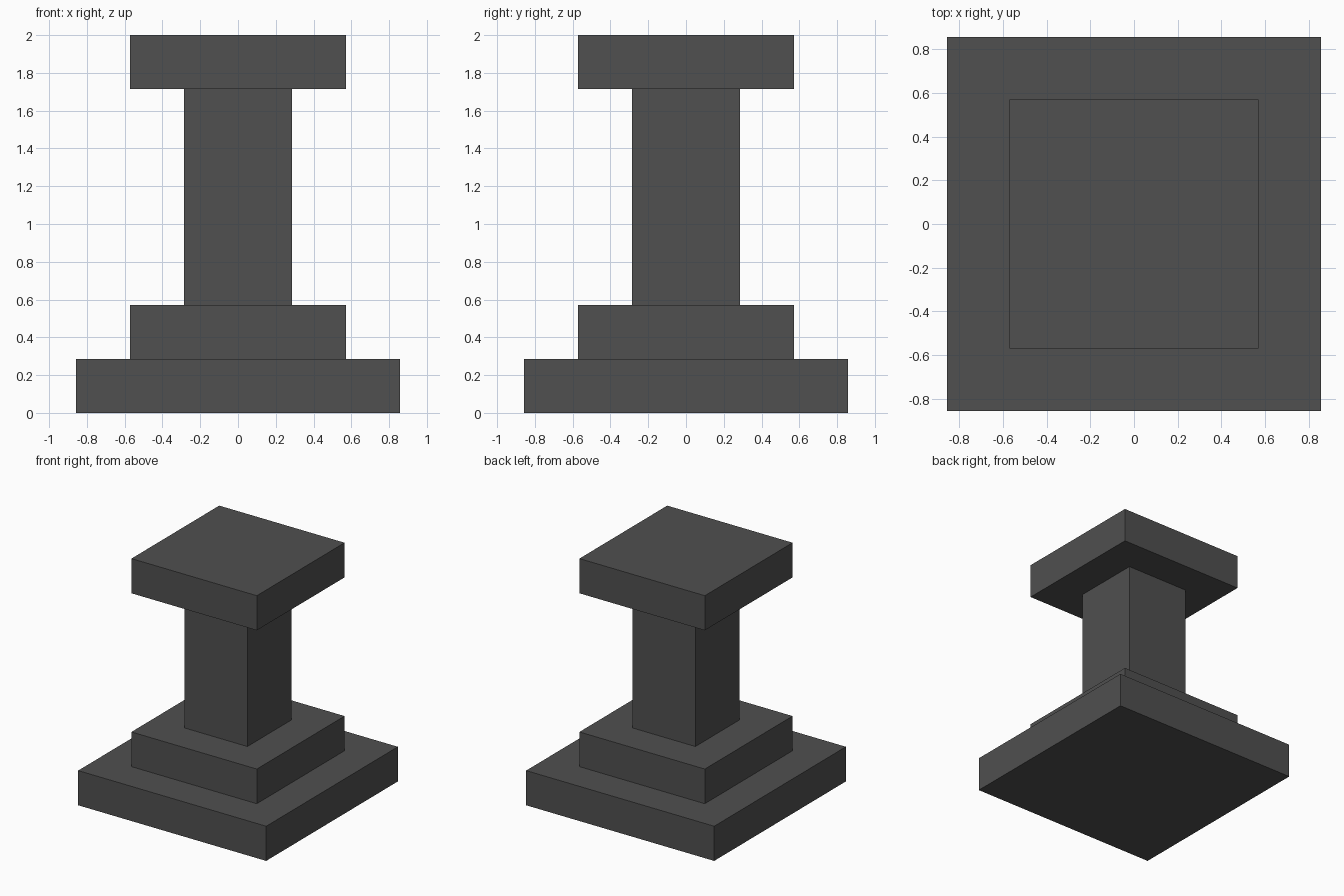
import bpy

if "Cube" in bpy.data.objects:
    bpy.data.objects.remove(bpy.data.objects["Cube"])

U = 2 / 7  # the whole model sits on a seven-unit-high grid

stone = bpy.data.materials.new("dark_grey_stone")
stone.diffuse_color = (0.08, 0.08, 0.08, 1)
stone.use_nodes = True
stone.node_tree.nodes["Principled BSDF"].inputs["Base Color"].default_value = stone.diffuse_color


def block(name, width, bottom, height):
    """Square block centred on the z axis, sizes in grid units."""
    bpy.ops.mesh.primitive_cube_add(size=1, location=(0, 0, (bottom + height / 2) * U))
    ob = bpy.context.object
    ob.name = name
    ob.scale = (width * U, width * U, height * U)
    bpy.ops.object.transform_apply(location=False, rotation=False, scale=True)
    ob.data.materials.append(stone)
    return ob


# Stepped foot
block("base_slab", 6, 0, 1)
block("base_step", 4, 1, 1)
# Shaft and top slab
block("column", 2, 2, 4)
block("cap_slab", 4, 6, 1)
